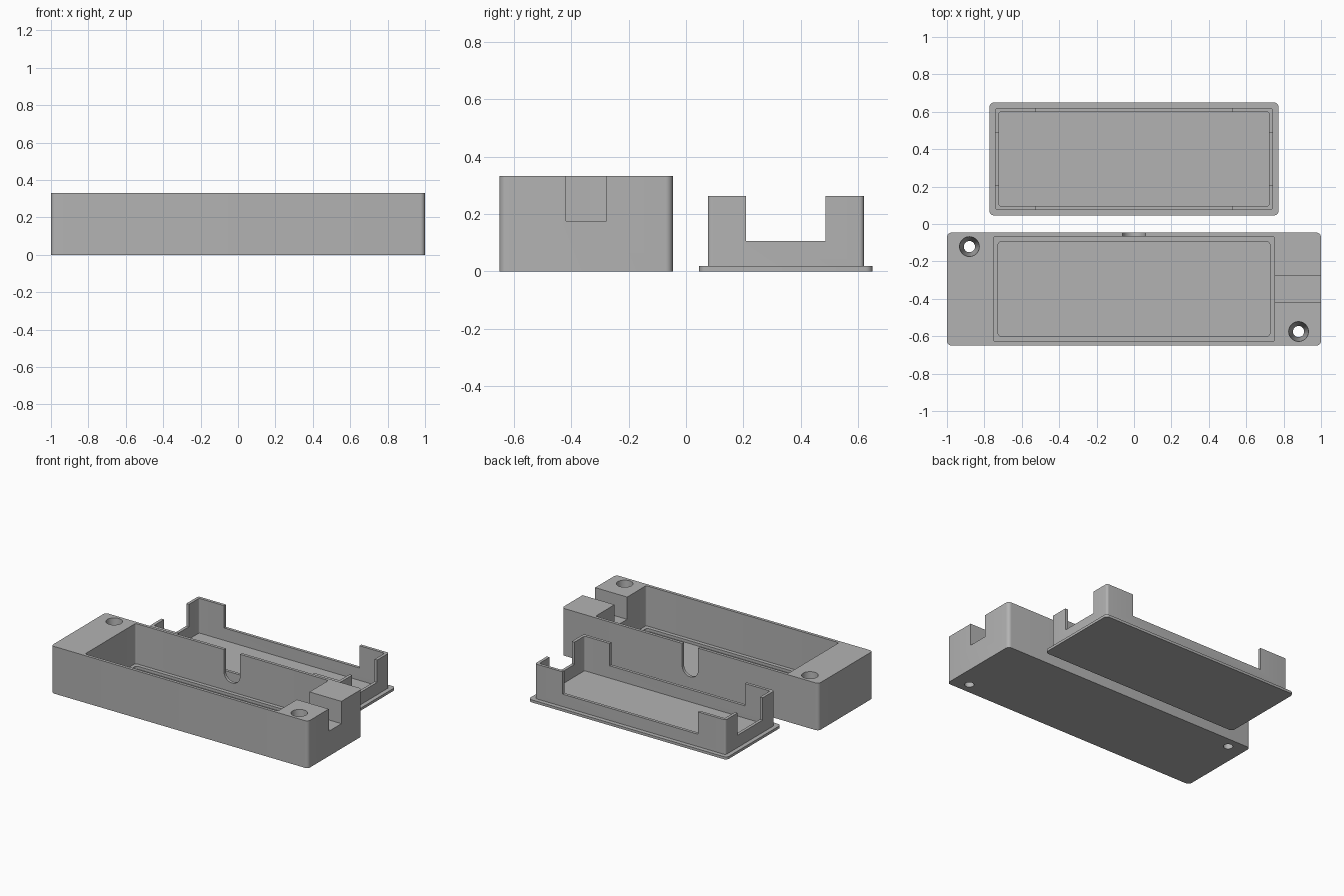
import bpy, bmesh
from math import cos, sin, pi, radians

if "Cube" in bpy.data.objects:
    bpy.data.objects.remove(bpy.data.objects["Cube"], do_unlink=True)

grey = bpy.data.materials.new("plain grey")
grey.use_nodes = True
grey.diffuse_color = (0.45, 0.45, 0.45, 1)
grey.node_tree.nodes["Principled BSDF"].inputs["Base Color"].default_value = (0.45, 0.45, 0.45, 1)


def finish(name, bm):
    bmesh.ops.recalc_face_normals(bm, faces=bm.faces)
    mesh = bpy.data.meshes.new(name)
    bm.to_mesh(mesh)
    bm.free()
    mesh.materials.append(grey)
    ob = bpy.data.objects.new(name, mesh)
    bpy.context.collection.objects.link(ob)
    return ob


def prism(name, cy, hx, hy, z0, z1, r, cx=0.0, steps=6):
    """Upright block with rounded vertical corners (square when r is 0)."""
    bm = bmesh.new()
    points = []
    for k, (sx, sy) in enumerate([(1, 1), (-1, 1), (-1, -1), (1, -1)]):
        for i in range(steps + 1 if r else 1):
            a = (k + i / steps) * pi / 2
            points.append((cx + sx * (hx - r) + r * cos(a), cy + sy * (hy - r) + r * sin(a)))
    face = bm.faces.new([bm.verts.new((x, y, z0)) for x, y in points])
    top = bmesh.ops.extrude_face_region(bm, geom=[face])["geom"]
    bmesh.ops.translate(bm, vec=(0, 0, z1 - z0),
                        verts=[v for v in top if isinstance(v, bmesh.types.BMVert)])
    return finish(name, bm)


def screw_hole(x, y, height, r_low, r_high):
    """Tapered cutter running slightly past both ends of the block."""
    extra = 0.02
    slope = (r_high - r_low) / height * extra
    bm = bmesh.new()
    bmesh.ops.create_cone(bm, cap_ends=True, segments=40, radius1=r_low - slope,
                          radius2=r_high + slope, depth=height + 2 * extra)
    bmesh.ops.translate(bm, verts=bm.verts, vec=(x, y, height / 2))
    return finish("hole_cutter", bm)


def u_notch(y0, y1, r, z_round, z_top):
    """Cutter for a notch with a half-round bottom."""
    bm = bmesh.new()
    arc = [(r * cos(pi + pi * i / 20), z_round + r * sin(pi + pi * i / 20)) for i in range(21)]
    face = bm.faces.new([bm.verts.new((x, y0, z)) for x, z in arc + [(r, z_top), (-r, z_top)]])
    side = bmesh.ops.extrude_face_region(bm, geom=[face])["geom"]
    bmesh.ops.translate(bm, vec=(0, y1 - y0, 0),
                        verts=[v for v in side if isinstance(v, bmesh.types.BMVert)])
    return finish("notch_cutter", bm)


def cut(ob, cutters):
    bpy.context.view_layer.objects.active = ob
    for c in cutters:
        mod = ob.modifiers.new("cut", "BOOLEAN")
        mod.operation, mod.solver, mod.object = "DIFFERENCE", "EXACT", c
        bpy.ops.object.modifier_apply(modifier=mod.name)
        bpy.data.objects.remove(c, do_unlink=True)


def smooth(ob):
    bpy.ops.object.select_all(action="DESELECT")
    ob.select_set(True)
    bpy.context.view_layer.objects.active = ob
    bpy.ops.object.shade_smooth_by_angle(angle=radians(30))


BASE_Y, LID_Y, HEIGHT = -0.348, 0.348, 0.332

# Housing: stepped cavity, cable channel, back notch and two screw holes
housing = prism("housing", BASE_Y, 1.0, 0.302, 0, HEIGHT, 0.025)
cut(housing, [
    prism("cavity_cutter", BASE_Y, 0.751, 0.281, 0.05, 0.5, 0.012),
    prism("pocket_cutter", BASE_Y, 0.727, 0.254, 0.03, 0.4, 0.02),
    prism("channel_cutter", BASE_Y, 0.2, 0.07, 0.175, 0.45, 0, cx=0.9),
    u_notch(-0.12, 0.0, 0.062, 0.175, 0.45),
    screw_hole(-0.88, BASE_Y + 0.227, HEIGHT, 0.03, 0.053),
    screw_hole(0.88, BASE_Y - 0.227, HEIGHT, 0.03, 0.053),
])

# Lid: flat plate with a thin wall left tall only at the corners
plate = prism("lid_plate", LID_Y, 0.773, 0.302, 0, 0.018, 0.025)
wall = prism("lid_wall", LID_Y, 0.743, 0.272, 0.01, 0.262, 0.015)
cut(wall, [
    prism("hollow_cutter", LID_Y, 0.722, 0.251, -0.1, 0.5, 0.01),
    prism("end_gap_cutter", LID_Y, 0.9, 0.139, 0.105, 0.45, 0),
    prism("side_gap_cutter", LID_Y, 0.527, 0.4, 0.105, 0.45, 0),
])

for part in (housing, plate, wall):
    smooth(part)
